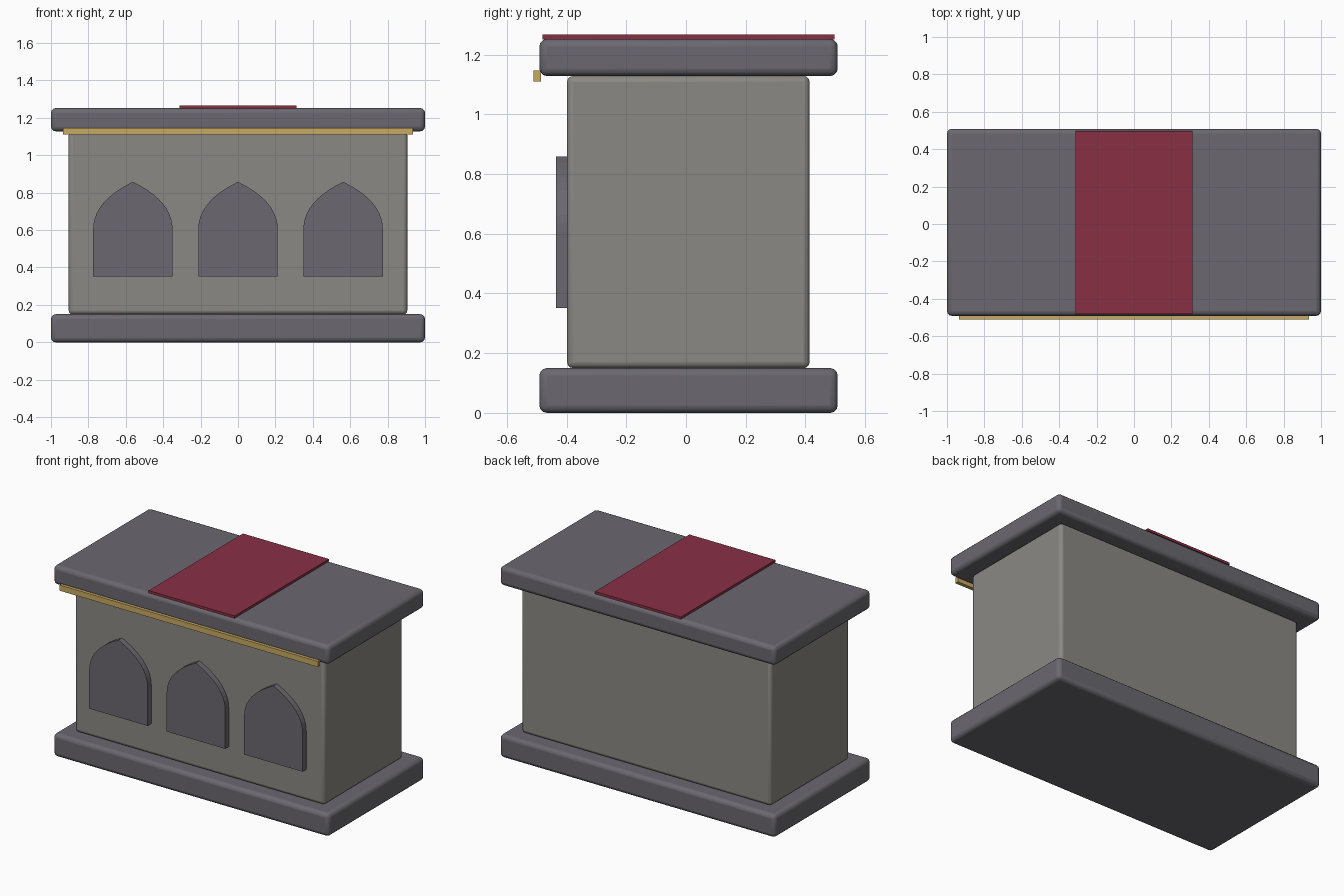
import bpy, bmesh

if "Cube" in bpy.data.objects:
    bpy.data.objects.remove(bpy.data.objects["Cube"])


def material(name, rgb):
    m = bpy.data.materials.new(name)
    m.diffuse_color = (*rgb, 1)
    m.use_nodes = True
    m.node_tree.nodes["Principled BSDF"].inputs["Base Color"].default_value = m.diffuse_color
    return m


STONE = material("pale_stone", (0.26, 0.25, 0.23))
DARK = material("dark_stone", (0.145, 0.14, 0.16))
GOLD = material("gold", (0.58, 0.40, 0.12))
CLOTH = material("red_cloth", (0.25, 0.03, 0.06))


def finish(name, bm, mat, bevel=0):
    bmesh.ops.recalc_face_normals(bm, faces=bm.faces)
    mesh = bpy.data.meshes.new(name)
    bm.to_mesh(mesh)
    bm.free()
    ob = bpy.data.objects.new(name, mesh)
    bpy.context.collection.objects.link(ob)
    mesh.materials.append(mat)
    if bevel:
        mod = ob.modifiers.new("rounded_edges", 'BEVEL')
        mod.width, mod.segments = bevel, 3
        bpy.ops.object.select_all(action='DESELECT')
        ob.select_set(True)
        bpy.context.view_layer.objects.active = ob
        bpy.ops.object.shade_smooth_by_angle()
    return ob


def box(name, half_x, y, z, mat, bevel=0):
    bm = bmesh.new()
    bmesh.ops.create_cube(bm, size=1)
    for v in bm.verts:
        v.co.x *= 2 * half_x
        v.co.y = y[0] if v.co.y < 0 else y[1]
        v.co.z = z[0] if v.co.z < 0 else z[1]
    return finish(name, bm, mat, bevel)


def arch_panel(name, cx):
    # Straight jambs, then quadratic curves meeting at a point
    w, foot, spring, ctrl, apex = 0.212, 0.352, 0.605, 0.755, 0.858
    n = 10
    side = [(w, foot)]
    for i in range(n + 1):
        t = i / n
        side.append((w * (1 - t * t),
                     (1 - t) ** 2 * spring + 2 * t * (1 - t) * ctrl + t * t * apex))
    outline = side + [(-x, z) for x, z in reversed(side[:-1])]
    bm = bmesh.new()
    face = bm.faces.new([bm.verts.new((cx + x, -0.436, z)) for x, z in outline])
    ext = bmesh.ops.extrude_face_region(bm, geom=[face], use_keep_orig=True)
    verts = [g for g in ext["geom"] if isinstance(g, bmesh.types.BMVert)]
    bmesh.ops.translate(bm, verts=verts, vec=(0, 0.044, 0))
    return finish(name, bm, DARK)


# Stone masses
box("base_plinth", 1.0, (-0.491, 0.508), (0, 0.15), DARK, 0.025)
box("altar_body", 0.905, (-0.398, 0.414), (0.15, 1.128), STONE, 0.02)
box("top_slab", 1.0, (-0.491, 0.508), (1.128, 1.252), DARK, 0.025)

# Front decoration
for label, x in (("left", -0.562), ("middle", 0), ("right", 0.562)):
    arch_panel(label + "_arch_panel", x)
box("gold_trim", 0.936, (-0.51, -0.486), (1.11, 1.147), GOLD)

# Cloth runner
box("cloth_runner", 0.312, (-0.481, 0.497), (1.251, 1.267), CLOTH)
